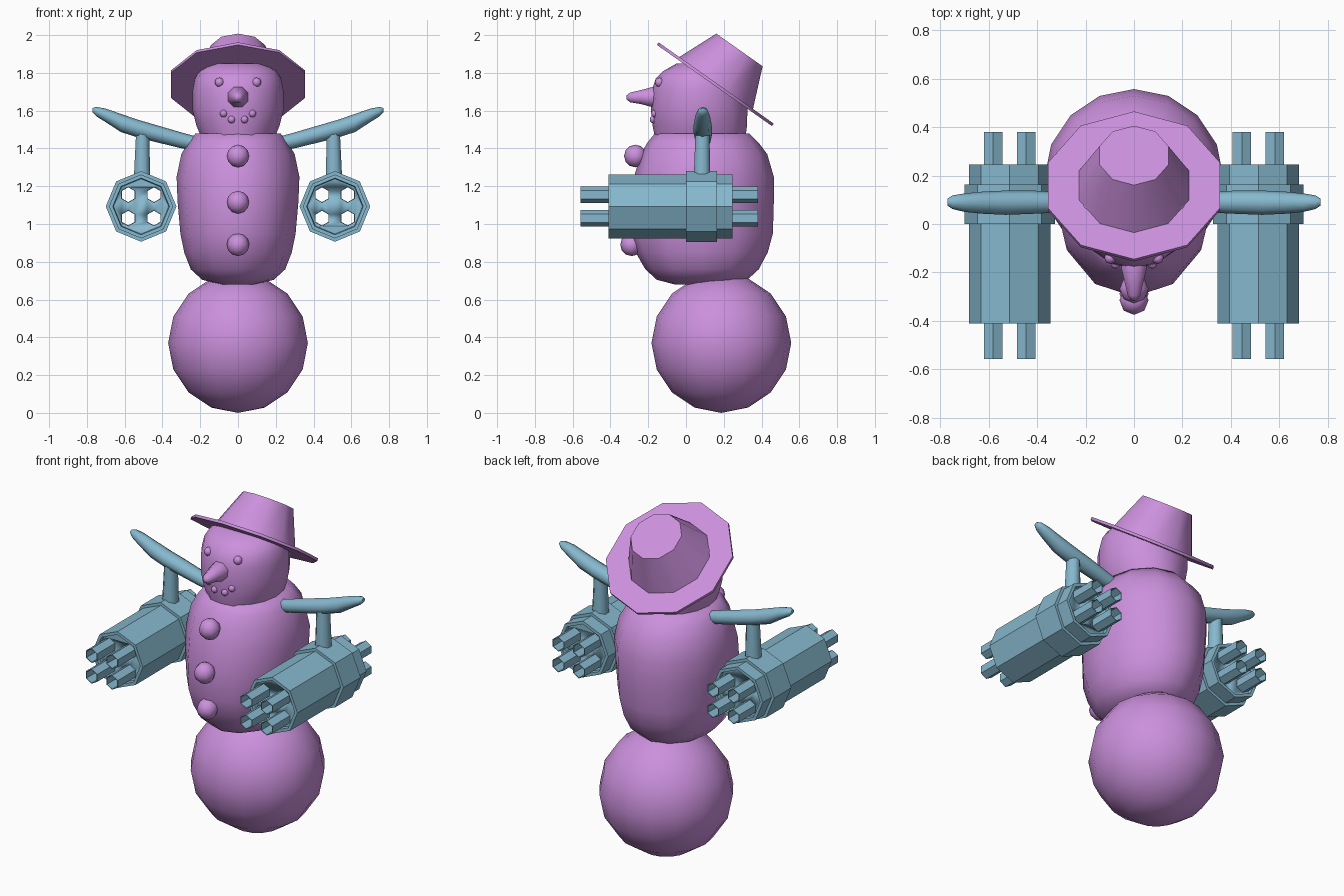
import bpy, bmesh, math
from mathutils import Matrix, Vector

if "Cube" in bpy.data.objects:
    bpy.data.objects.remove(bpy.data.objects["Cube"])

def material(name, color):
    m = bpy.data.materials.new(name)
    m.diffuse_color = color
    m.use_nodes = True
    m.node_tree.nodes["Principled BSDF"].inputs["Base Color"].default_value = m.diffuse_color
    return m

SNOW = material("snow_purple", (0.60, 0.28, 0.72, 1))
STEEL = material("steel_blue", (0.24, 0.48, 0.62, 1))

# Local loft axis (Z) pointed along world Y, or along +X / -X
ALONG_Y = Matrix(((1, 0, 0, 0), (0, 0, 1, 0), (0, 1, 0, 0), (0, 0, 0, 1)))
def along_x(s):
    return Matrix(((0, 0, s, 0), (1, 0, 0, 0), (0, 1, 0, 0), (0, 0, 0, 1)))

def finish(name, bm, mat, angle):
    bmesh.ops.recalc_face_normals(bm, faces=bm.faces[:])
    me = bpy.data.meshes.new(name)
    bm.to_mesh(me)
    bm.free()
    ob = bpy.data.objects.new(name, me)
    bpy.context.collection.objects.link(ob)
    me.materials.append(mat)
    bpy.ops.object.select_all(action='DESELECT')
    ob.select_set(True)
    bpy.context.view_layer.objects.active = ob
    bpy.ops.object.shade_smooth_by_angle(angle=math.radians(angle))
    return ob

def add_loft(bm, rings, n, M, phase=0.0, loop=False):
    """rings: (u, v, w, ru, rv) ellipses stacked along local Z."""
    loops = []
    for u, v, w, a, b in rings:
        loops.append([bm.verts.new(M @ Vector((
            u + a * math.cos(2 * math.pi * i / n + phase),
            v + b * math.sin(2 * math.pi * i / n + phase), w))) for i in range(n)])
    pairs = list(zip(loops, loops[1:]))
    if loop:
        pairs.append((loops[-1], loops[0]))
    else:
        bm.faces.new(loops[0])
        bm.faces.new(loops[-1])
    for p, q in pairs:
        for i in range(n):
            j = (i + 1) % n
            bm.faces.new((p[i], p[j], q[j], q[i]))

def loft(name, rings, n, mat, M=Matrix(), angle=50, phase=0.0):
    bm = bmesh.new()
    add_loft(bm, rings, n, M, phase)
    return finish(name, bm, mat, angle)

def ball(name, loc, r, seg, rings, mat=SNOW):
    bm = bmesh.new()
    bmesh.ops.create_uvsphere(bm, u_segments=seg, v_segments=rings, radius=r,
                              matrix=Matrix.Translation(loc))
    return finish(name, bm, mat, 70)

# Snow body
ball("base_ball", (0, 0.187, 0.37), 0.37, 16, 8)
torso = [(0.68, 0.08, 0.09, 0.14), (0.705, 0.085, 0.19, 0.24), (0.76, 0.085, 0.25, 0.30),
         (0.85, 0.083, 0.285, 0.35), (0.95, 0.08, 0.305, 0.38), (1.12, 0.083, 0.32, 0.382),
         (1.25, 0.095, 0.325, 0.37), (1.37, 0.095, 0.30, 0.335), (1.43, 0.09, 0.265, 0.295),
         (1.48, 0.085, 0.225, 0.25)]
loft("torso", [(0, y, z, a, b) for z, y, a, b in torso], 12, SNOW, angle=60, phase=math.pi / 2)
head = [(1.46, 0.075, 0.195, 0.24), (1.52, 0.073, 0.22, 0.25), (1.60, 0.07, 0.24, 0.255),
        (1.71, 0.07, 0.24, 0.25), (1.77, 0.07, 0.228, 0.23), (1.81, 0.07, 0.205, 0.19),
        (1.85, 0.08, 0.15, 0.13)]
loft("head", [(0, y, z, a, b) for z, y, a, b in head], 16, SNOW, angle=60)

# Face and buttons
loft("nose", [(0, 1.672, -0.12, 0.05, 0.05), (0, 1.672, -0.18, 0.057, 0.057),
              (0, 1.672, -0.24, 0.042, 0.04), (0, 1.67, -0.295, 0.028, 0.028),
              (0, 1.67, -0.315, 0.012, 0.012)], 8, SNOW, ALONG_Y, 70, math.pi / 8)
for s in (-1, 1):
    side = "right" if s > 0 else "left"
    ball("eye_" + side, (s * 0.098, -0.14, 1.75), 0.025, 8, 6)
    ball("mouth_outer_" + side, (s * 0.076, -0.165, 1.585), 0.02, 8, 6)
    ball("mouth_inner_" + side, (s * 0.034, -0.172, 1.553), 0.02, 8, 6)
for i, (y, z) in enumerate(((-0.268, 1.36), (-0.315, 1.115), (-0.288, 0.89))):
    ball(f"button_{i + 1}", (0, y, z), 0.06, 8, 6)

# Tilted hat
HAT = Matrix.Translation((0, 0.155, 1.74)) @ Matrix.Rotation(math.radians(-35.2), 4, 'X')
loft("hat_brim", [(0, 0, -0.008, 0.373, 0.373), (0, 0, 0.008, 0.373, 0.373)],
     10, SNOW, HAT, 50, math.pi / 2)
loft("hat_crown", [(0, 0, 0, 0.242, 0.242), (0, 0, 0.222, 0.15, 0.15)],
     10, SNOW, HAT, 50, math.pi / 2)

# Arms, hangers and multi-barrel drums on both sides
GX, GZ = 0.513, 1.093
arm = [(0.09, 1.42, 0.20, 0.035, 0.037), (0.09, 1.443, 0.30, 0.042, 0.042),
       (0.09, 1.475, 0.42, 0.048, 0.045), (0.088, 1.505, 0.53, 0.05, 0.047),
       (0.088, 1.535, 0.62, 0.046, 0.048), (0.088, 1.575, 0.70, 0.038, 0.036),
       (0.09, 1.595, 0.75, 0.028, 0.025), (0.09, 1.602, 0.77, 0.014, 0.012)]
for s in (-1, 1):
    side = "right" if s > 0 else "left"
    x = s * GX
    loft("arm_" + side, arm, 8, STEEL, along_x(s), 60)
    loft("hanger_" + side, [(s * 0.508, 0.085, 1.22, 0.048, 0.048),
                            (s * 0.505, 0.087, 1.49, 0.037, 0.04)],
         8, STEEL, Matrix(), 50, math.pi / 8)

    # Octagonal drum with recessed ends and a raised collar
    profile = [(-0.39, 0.146), (-0.41, 0.15), (-0.41, 0.169), (0, 0.169), (0, 0.187),
               (0.163, 0.187), (0.163, 0.169), (0.245, 0.169), (0.245, 0.15), (0.225, 0.146)]
    drum = loft("drum_" + side, [(x, GZ, y, r, r) for y, r in profile], 8, STEEL, ALONG_Y, 30)

    # Hexagonal see-through barrels and the bores cut for them
    tubes, bores = bmesh.new(), bmesh.new()
    for dx in (-0.068, 0.068):
        for dz in (-0.062, 0.062):
            u, v = x + dx, GZ + dz
            add_loft(tubes, [(u, v, y, r, r) for y, r in
                             ((-0.558, 0.0435), (0.38, 0.0435), (0.38, 0.039), (-0.558, 0.039))],
                     6, ALONG_Y, math.pi / 6, loop=True)
            add_loft(bores, [(u, v, y, 0.041, 0.041) for y in (-0.6, 0.5)],
                     6, ALONG_Y, math.pi / 6)
    finish("barrels_" + side, tubes, STEEL, 30)
    cutter = finish("bore_cutter_" + side, bores, STEEL, 30)
    cutter.hide_render = True
    mod = drum.modifiers.new("bores", 'BOOLEAN')
    mod.operation = 'DIFFERENCE'
    mod.solver = 'EXACT'
    mod.object = cutter
    bpy.context.view_layer.objects.active = drum
    bpy.ops.object.modifier_apply(modifier=mod.name)
    bpy.data.objects.remove(cutter)
